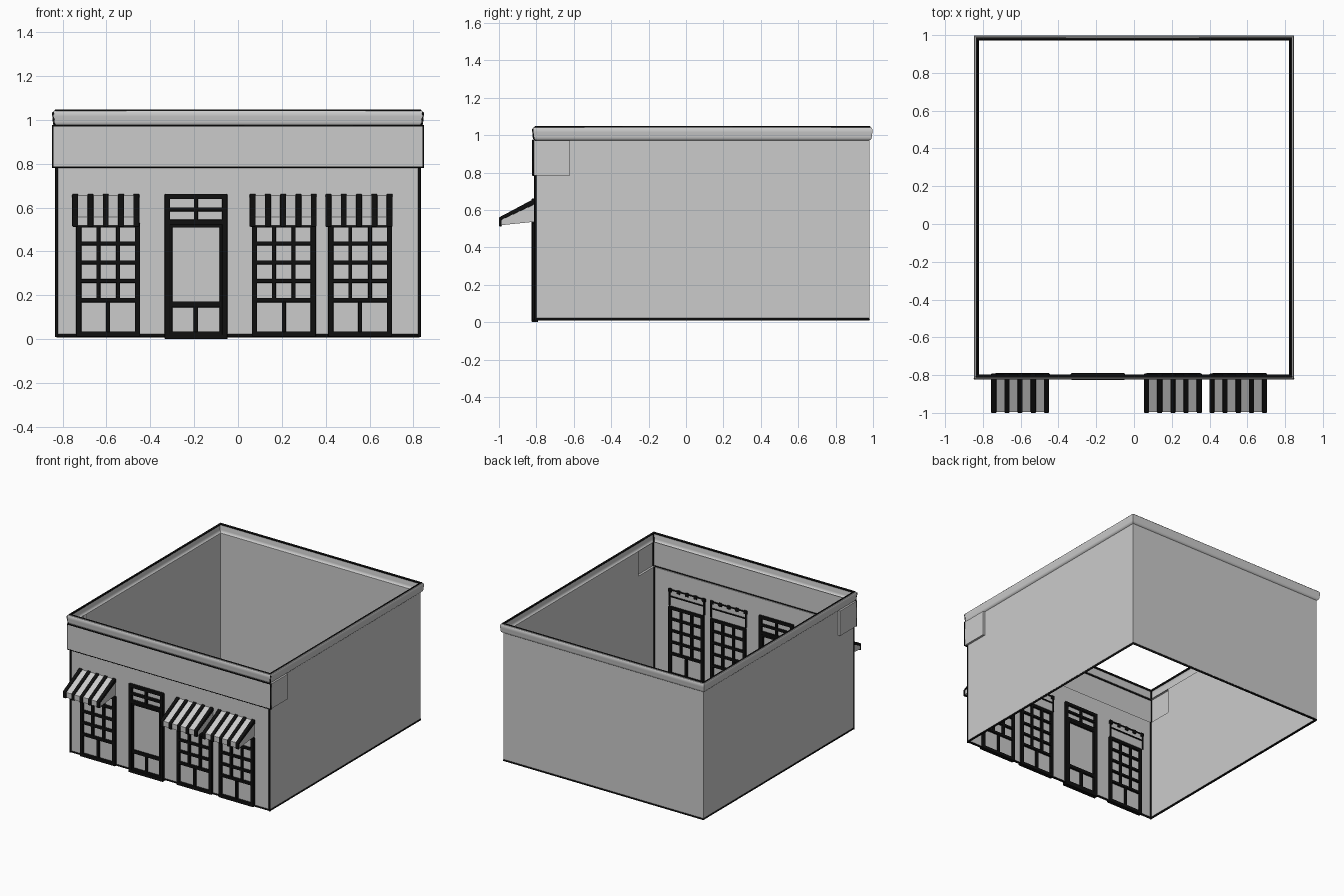
import bpy, bmesh

if "Cube" in bpy.data.objects:
    bpy.data.objects.remove(bpy.data.objects["Cube"])

W, FRONT, BACK = 0.83, -0.805, 0.98      # wall half width, front and back planes
Z0, BAND, TOP = 0.01, 0.785, 0.972       # wall base, sign band base, wall top


def material(name, v):
    m = bpy.data.materials.new(name)
    m.diffuse_color = (v, v, v, 1)
    m.use_nodes = True
    m.node_tree.nodes["Principled BSDF"].inputs["Base Color"].default_value = m.diffuse_color
    return m


GREY, BLACK = material("wall_grey", 0.55), material("trim_black", 0.005)


def make(name, verts, faces, mat=GREY):
    me = bpy.data.meshes.new(name)
    me.from_pydata(verts, [], faces)
    bm = bmesh.new()
    bm.from_mesh(me)
    bmesh.ops.recalc_face_normals(bm, faces=bm.faces)
    bm.to_mesh(me)
    bm.free()
    me.materials.append(mat)
    ob = bpy.data.objects.new(name, me)
    bpy.context.collection.objects.link(ob)
    return ob


def bevel(ob, width, segments=2):
    m = ob.modifiers.new("bevel", 'BEVEL')
    m.width, m.segments, m.limit_method = width, segments, 'ANGLE'


def trim(name, pts, radius, closed=False):
    """Black round trim along a polyline."""
    cu = bpy.data.curves.new(name, 'CURVE')
    cu.dimensions, cu.bevel_depth, cu.bevel_resolution = '3D', radius, 2
    cu.use_fill_caps = True
    sp = cu.splines.new('POLY')
    sp.points.add(len(pts) - 1)
    for p, co in zip(sp.points, pts):
        p.co = (*co, 1)
    sp.use_cyclic_u = closed
    cu.materials.append(BLACK)
    bpy.context.collection.objects.link(bpy.data.objects.new(name, cu))


def sweep(name, path, profile, closed):
    """Sweep (offset, z) points along path(offset)."""
    rings = [[(x, y, z) for x, y in path(o)] for o, z in profile]
    n, k = len(rings[0]), len(rings)
    faces = [(r * n + i, r * n + (i + 1) % n, (r + 1) * n + (i + 1) % n, (r + 1) * n + i)
             for r in range(k - 1) for i in range(n if closed else n - 1)]
    if not closed:
        faces += [tuple(r * n for r in range(k)),
                  tuple(r * n + n - 1 for r in reversed(range(k)))]
    return make(name, [v for ring in rings for v in ring], faces)


def prism(name, profile, x0, x1, mat=GREY):
    """Closed prism from a (y, z) side profile."""
    n = len(profile)
    verts = [(x, y, z) for x in (x0, x1) for y, z in profile]
    faces = [(i, (i + 1) % n, n + (i + 1) % n, n + i) for i in range(n)]
    return make(name, verts, faces + [tuple(reversed(range(n))), tuple(range(n, 2 * n))], mat)


def bars(name, rects, y0=-0.823, y1=-0.79):
    """One black frame object from (x0, x1, z0, z1) bars."""
    verts, faces = [], []
    for x0, x1, z0, z1 in rects:
        b = len(verts)
        verts += [(x, y, z) for y in (y0, y1) for x, z in
                  ((x0, z0), (x1, z0), (x1, z1), (x0, z1))]
        faces += [tuple(b + i for i in f) for f in
                  ((0, 1, 2, 3), (7, 6, 5, 4), (0, 4, 5, 1), (1, 5, 6, 2), (2, 6, 7, 3), (3, 7, 4, 0))]
    bevel(make(name, verts, faces, BLACK), 0.004)


def rect(o):
    return [(-W - o, FRONT - o), (W + o, FRONT - o), (W + o, BACK + o), (-W - o, BACK + o)]


# thin walls, open at roof and floor; side walls are notched for the sign band
make("front_wall", [(-W, FRONT, Z0), (W, FRONT, Z0), (W, FRONT, BAND), (-W, FRONT, BAND)],
     [(0, 1, 2, 3)])
make("back_wall", [(W, BACK, Z0), (-W, BACK, Z0), (-W, BACK, TOP), (W, BACK, TOP)],
     [(0, 1, 2, 3)])
side = [(FRONT, Z0), (BACK, Z0), (BACK, TOP), (-0.62, TOP), (-0.62, BAND), (FRONT, BAND)]
for label, s in (("right", 1), ("left", -1)):
    make(label + "_wall", [(s * W, y, z) for y, z in side[::s]], [tuple(range(6))])

# sign band wrapping the front corners
sweep("sign_band",
      lambda o: [(-W - o, -0.62), (-W - o, FRONT - o), (W + o, FRONT - o), (W + o, -0.62)],
      [(0, BAND), (0.016, BAND), (0.016, TOP), (0, TOP)], False)

# rounded cornice around the top
cove = [(0, TOP), (0.006, 0.975), (0.012, 0.982), (0.014, 0.992), (0.014, 1.003),
        (0.017, 1.015), (0.017, 1.03), (0.012, 1.04), (0.002, 1.043)]
cornice = sweep("cornice", rect, cove, True)
bpy.context.view_layer.objects.active = cornice
cornice.select_set(True)
bpy.ops.object.shade_smooth_by_angle()

# black round trims: base, roof rim, sign band outline, front corners, cornice mitres
trim("base_trim", [(x, y, 0.016) for x, y in rect(-0.003)], 0.008, True)
trim("roof_rim_trim", [(x, y, 1.04) for x, y in rect(0.002)], 0.008, True)
b, yb = W + 0.014, FRONT - 0.012
trim("sign_band_trim", [(-b, yb, BAND), (b, yb, BAND), (b, yb, TOP), (-b, yb, TOP)], 0.006, True)
for s in (-1, 1):
    trim("corner_trim", [(s * (W - 0.003), FRONT, 0.01), (s * (W - 0.003), FRONT, BAND)], 0.007)
    trim("cornice_corner_trim", [(s * (W + o - 0.003), FRONT - o + 0.003, z) for o, z in cove[::2]], 0.005)


# shop windows with three by four panes over two lower panels
def window(cx):
    h, f, m = 0.146, 0.024, 0.009
    r = [(cx - h, cx - h + f, 0.01, 0.53), (cx + h - f, cx + h, 0.01, 0.53),
         (cx - h, cx + h, 0.01, 0.035), (cx - h, cx + h, 0.508, 0.53),
         (cx - h, cx + h, 0.168, 0.188), (cx - m, cx + m, 0.03, 0.17)]
    r += [(cx - h, cx + h, z - m, z + m) for z in (0.265, 0.35, 0.437)]
    r += [(cx + d - m, cx + d + m, 0.18, 0.52) for d in (-0.045, 0.045)]
    bars("window_frame", r)


# striped awning: wedge body, five raised black ribs and a frame on the inner wall
def awning(cx):
    h, n, w = 0.150, 5, 0.0135
    prism("awning_body", [(-0.80, 0.657), (-0.995, 0.557), (-0.995, 0.518), (-0.80, 0.538)],
          cx - h, cx + h)
    for i in range(n):
        x = cx + (i / (n - 1) - 0.5) * 2 * (h - w + 0.003)
        rib = prism("awning_rib", [(-0.792, 0.664), (-0.81, 0.661), (-1.0, 0.56), (-1.0, 0.512),
                                   (-0.985, 0.512), (-0.985, 0.548), (-0.792, 0.638)],
                    x - w, x + w, BLACK)
        bevel(rib, 0.004)
    bars("awning_inner_frame", [(cx - h, cx - h + 0.012, 0.535, 0.66), (cx + h - 0.012, cx + h, 0.535, 0.66),
                                (cx - h, cx + h, 0.65, 0.66), (cx - h, cx + h, 0.6, 0.61)], -0.802, -0.792)


for cx in (-0.592, 0.209, 0.557):
    window(cx)
for cx in (-0.603, 0.206, 0.552):
    awning(cx)

# entrance door frame with four-pane transom
L, R, C = -0.335, -0.048, -0.192
bars("door_frame", [(L, L + 0.025, 0, 0.662), (R - 0.025, R, 0, 0.662), (L, R, 0.638, 0.662),
                    (L, R, 0.522, 0.545), (L, R, 0.583, 0.601), (C - 0.009, C + 0.009, 0.54, 0.65),
                    (L, R, 0, 0.022)], -0.825)
# door leaf: glass surround, mid rail and lower panels
bars("door_leaf", [(L + 0.02, L + 0.036, 0.015, 0.525), (R - 0.036, R - 0.02, 0.015, 0.525),
                   (L + 0.02, R - 0.02, 0.508, 0.525), (L + 0.02, R - 0.02, 0.145, 0.172),
                   (L + 0.02, R - 0.02, 0.015, 0.035), (C - 0.01, C + 0.01, 0.03, 0.15)], -0.817)
